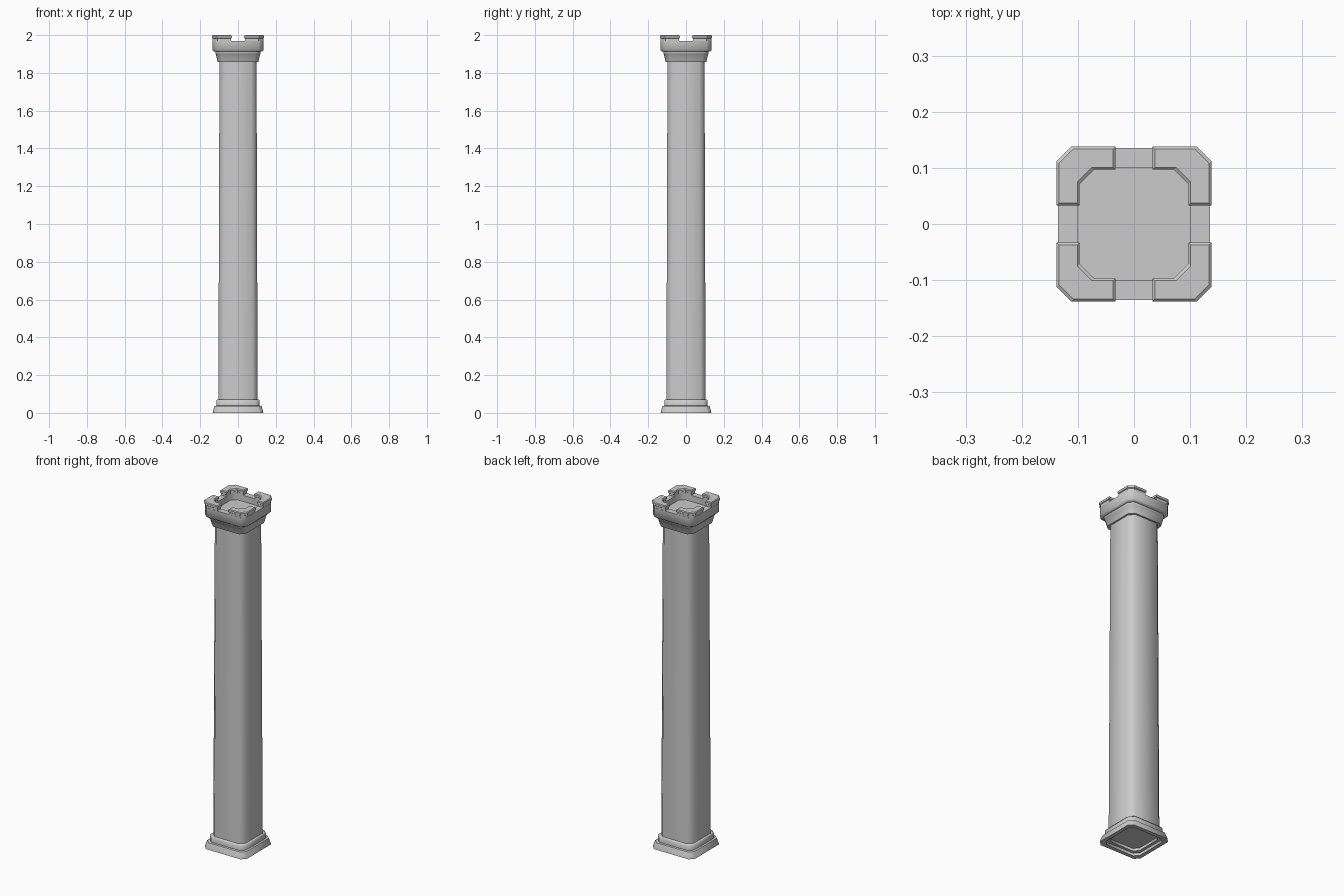
import bpy, bmesh
from math import radians, pi
from mathutils import Matrix

if "Cube" in bpy.data.objects:
    bpy.data.objects.remove(bpy.data.objects["Cube"])


def octagon(h, c):
    """Square of half width h with corners cut back by c."""
    k = h - c
    return [(h, -k), (h, k), (k, h), (-k, h), (-h, k), (-h, -k), (-k, -h), (k, -h)]


def corner_l(d):
    """L-shaped corner outline, grown outward by d."""
    o, i, m, c = 0.134 + d, 0.101 - d, 0.037 - d, 0.026
    return [(m, o), (m, i), (i - c, i), (i, i - c), (i, m), (o, m), (o, o - c), (o - c, o)]


def loft(name, sections, turns=(0,), smooth=True):
    """Skin a stack of (outline, z) sections and cap both ends."""
    bm = bmesh.new()
    for t in turns:
        rot = Matrix.Rotation(t, 4, 'Z')
        rings = [[bm.verts.new(rot @ Matrix.Translation((x, y, z)).translation)
                  for x, y in pts] for pts, z in sections]
        n = len(rings[0])
        for a, b in zip(rings, rings[1:]):
            for j in range(n):
                bm.faces.new((a[j], a[(j + 1) % n], b[(j + 1) % n], b[j]))
        bm.faces.new(rings[0][::-1])
        bm.faces.new(rings[-1])
    bmesh.ops.recalc_face_normals(bm, faces=bm.faces)
    me = bpy.data.meshes.new(name)
    bm.to_mesh(me)
    bm.free()
    ob = bpy.data.objects.new(name, me)
    bpy.context.collection.objects.link(ob)
    if smooth:
        bpy.ops.object.select_all(action='DESELECT')
        ob.select_set(True)
        bpy.context.view_layer.objects.active = ob
        bpy.ops.object.shade_smooth_by_angle(angle=radians(50))
    return ob


def turned(name, profile, c):
    return loft(name, [(octagon(h, c), z) for h, z in profile])


# Stepped base with a recessed underside
turned("base", [(0.085, 0.03), (0.095, 0.03), (0.095, 0.015), (0.112, 0.015), (0.112, 0.0),
                (0.134, 0.0), (0.132, 0.012), (0.125, 0.036), (0.115, 0.038),
                (0.115, 0.064), (0.111, 0.07), (0.095, 0.07)], 0.024)

# Slightly tapering shaft
turned("shaft", [(0.104, 0.065), (0.098, 1.86)], 0.027)

# Flared moulding under the parapet
turned("capital", [(0.09, 1.857), (0.107, 1.857), (0.110, 1.865), (0.117, 1.900),
                   (0.120, 1.904), (0.120, 1.914), (0.11, 1.916)], 0.025)

# Parapet with sunken floor
turned("parapet", [(0.11, 1.912), (0.128, 1.912), (0.135, 1.920), (0.135, 1.970),
                   (0.101, 1.970), (0.101, 1.935)], 0.026)

# Four corner battlements with overhanging caps
loft("battlements", [(corner_l(0), 1.966), (corner_l(0), 1.982), (corner_l(0.004), 1.985),
                     (corner_l(0.004), 1.996), (corner_l(0), 2.0)],
     turns=[k * pi / 2 for k in range(4)], smooth=False)
